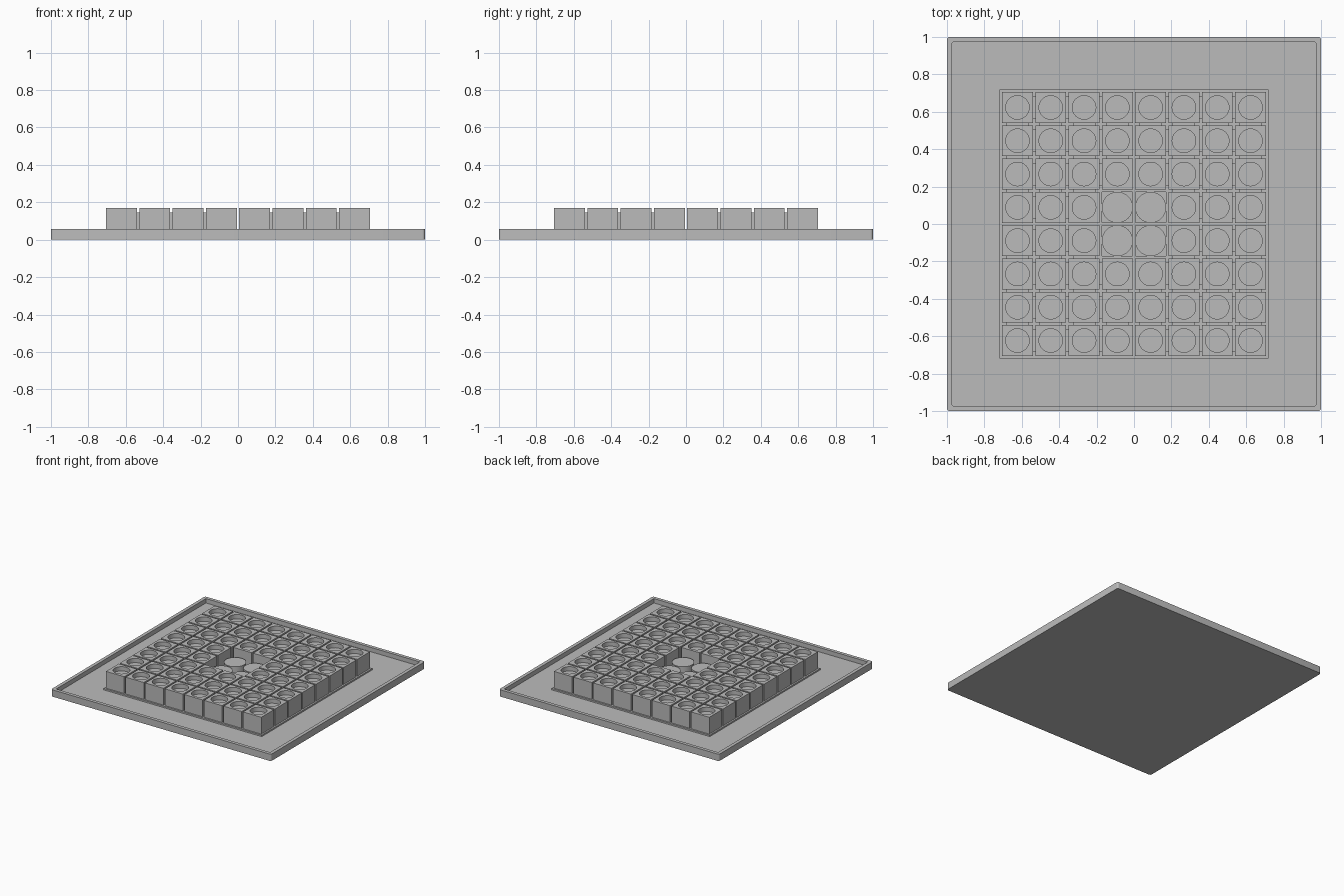
import bpy
import bmesh
from math import cos, sin, pi

cube = bpy.data.objects.get("Cube")
if cube:
    bpy.data.objects.remove(cube, do_unlink=True)

# One plain grey for every part
GREY = (0.5, 0.5, 0.5, 1)
grey = bpy.data.materials.new("matte_grey")
grey.use_nodes = True
grey.diffuse_color = GREY
grey.node_tree.nodes["Principled BSDF"].inputs["Base Color"].default_value = GREY

PITCH = 0.178
CELLS = 8
HALF = CELLS * PITCH / 2
FLOOR = 0.02
LINE_TOP = 0.032
BLOCK_TOP = 0.17
SIDES = 32


def add_object(name, mesh, location=(0, 0, 0)):
    obj = bpy.data.objects.new(name, mesh)
    obj.location = location
    bpy.context.collection.objects.link(obj)
    return obj


def circle(radius):
    return [(radius * cos(2 * pi * i / SIDES), radius * sin(2 * pi * i / SIDES))
            for i in range(SIDES)]


def square(half):
    # circle points pushed out to a square, so that both rings can be joined
    return [(x * half / max(abs(x), abs(y)), y * half / max(abs(x), abs(y)))
            for x, y in circle(1)]


def rounded_square(half, radius):
    core = half - radius
    points = []
    for k, (sx, sy) in enumerate([(1, 1), (-1, 1), (-1, -1), (1, -1)]):
        for j in range(5):
            a = (k + j / 4) * pi / 2
            points.append((sx * core + radius * cos(a), sy * core + radius * sin(a)))
    return points


def loft(name, rings):
    """Join rings of points in order and cap both ends."""
    bm = bmesh.new()
    loops = [[bm.verts.new((x, y, z)) for x, y in pts] for pts, z in rings]
    bm.faces.new(loops[0][::-1])
    for low, high in zip(loops, loops[1:]):
        n = len(low)
        for i in range(n):
            j = (i + 1) % n
            bm.faces.new((low[i], low[j], high[j], high[i]))
    bm.faces.new(loops[-1])
    mesh = bpy.data.meshes.new(name)
    bm.to_mesh(mesh)
    bm.free()
    mesh.materials.append(grey)
    return mesh


def box(name, size, location):
    bm = bmesh.new()
    bmesh.ops.create_cube(bm, size=1)
    bmesh.ops.scale(bm, vec=size, verts=bm.verts)
    mesh = bpy.data.meshes.new(name)
    bm.to_mesh(mesh)
    bm.free()
    mesh.materials.append(grey)
    return add_object(name, mesh, location)


def smooth(obj):
    bpy.ops.object.select_all(action="DESELECT")
    obj.select_set(True)
    bpy.context.view_layer.objects.active = obj
    bpy.ops.object.shade_smooth_by_angle()


def center(i):
    return (i - (CELLS - 1) / 2) * PITCH


# Shallow tray with a raised rim
tray = add_object("tray", loft("tray", [
    (rounded_square(1, 0.015), 0),
    (rounded_square(1, 0.015), 0.056),
    (rounded_square(0.972, 0.005), 0.056),
    (rounded_square(0.972, 0.005), FLOOR)]))
smooth(tray)

# Raised grid lines that frame the cells
line_height = LINE_TOP - FLOOR + 0.004
for i in range(CELLS + 1):
    p = i * PITCH - HALF
    z = LINE_TOP - line_height / 2
    box("grid_line_across", (2 * HALF + 0.014, 0.014, line_height), (0, p, z))
    box("grid_line_along", (0.014, 2 * HALF + 0.014, line_height), (p, 0, z))

# Blocks with a round recess, and four discs in the open middle cells
block_mesh = loft("block", [
    (square(0.0825), FLOOR),
    (square(0.0825), BLOCK_TOP),
    (circle(0.063), BLOCK_TOP),
    (circle(0.063), 0.135)])
disc_mesh = loft("disc", [(circle(0.083), FLOOR), (circle(0.083), 0.108)])

middle = (CELLS // 2 - 1, CELLS // 2)
shaded = set()
for i in range(CELLS):
    for j in range(CELLS):
        is_disc = i in middle and j in middle
        mesh = disc_mesh if is_disc else block_mesh
        obj = add_object("disc" if is_disc else "block", mesh, (center(i), center(j), 0))
        if mesh.name not in shaded:
            smooth(obj)
            shaded.add(mesh.name)

# Low connectors bridging the gaps between neighbouring blocks
bridge_height = 0.145 - FLOOR
for i in range(1, CELLS):
    if i == CELLS // 2:
        continue
    gap = i * PITCH - HALF
    for j in range(CELLS):
        if j in middle and i in (middle[0], middle[1] + 1):
            continue
        z = FLOOR + bridge_height / 2
        box("connector_x", (0.016, 0.12, bridge_height), (gap, center(j), z))
        box("connector_y", (0.12, 0.016, bridge_height), (center(j), gap, z))
